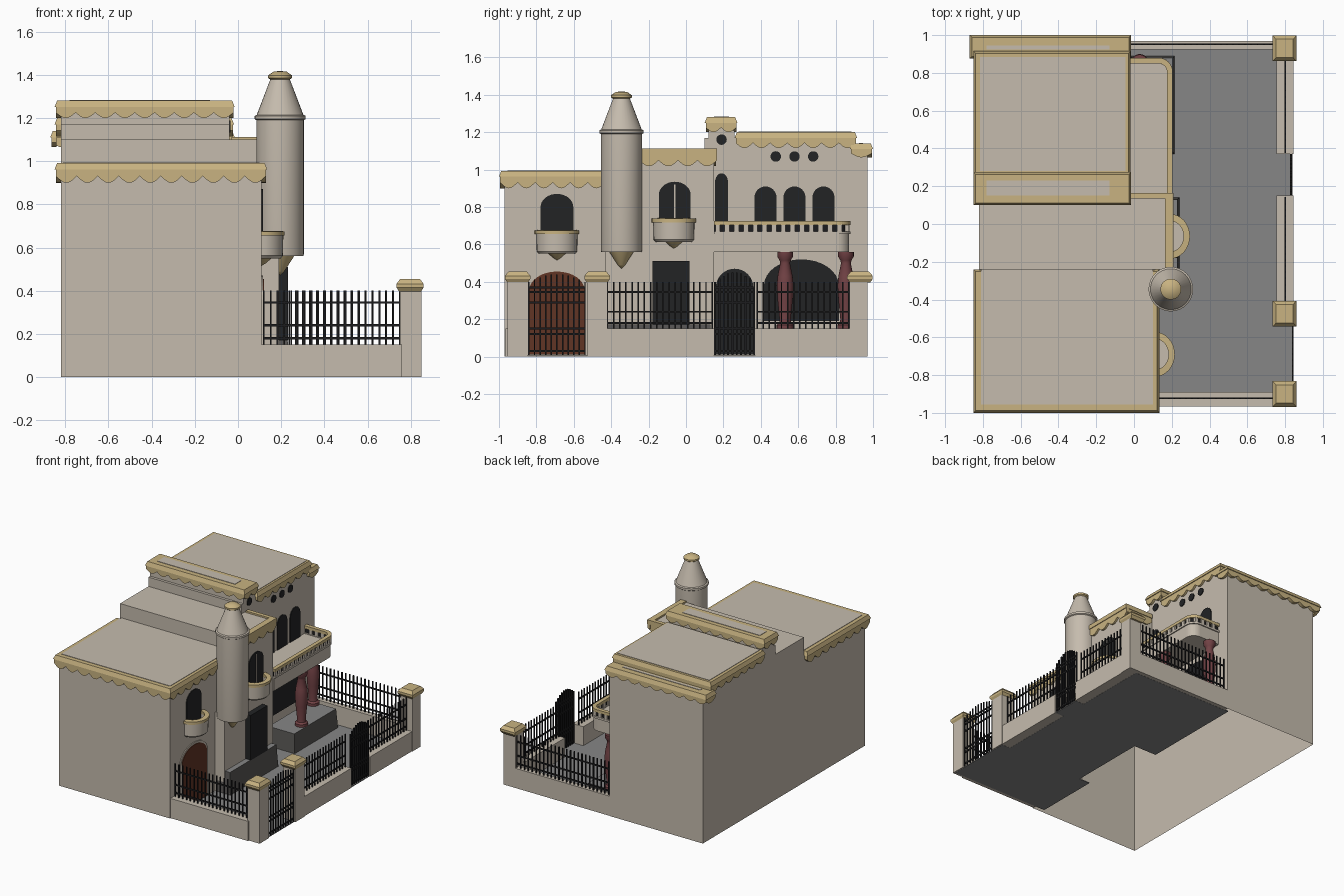
import bpy, bmesh, math
from mathutils import Vector

if "Cube" in bpy.data.objects:
    bpy.data.objects.remove(bpy.data.objects["Cube"])

def mat(name, r, g, b):
    m = bpy.data.materials.new(name)
    m.diffuse_color = (r, g, b, 1)
    m.use_nodes = True
    m.node_tree.nodes["Principled BSDF"].inputs["Base Color"].default_value = m.diffuse_color
    return m

WALL = mat("plaster", .56, .50, .42)
TRIM = mat("sand_trim", .58, .45, .22)
GREY = mat("paving_grey", .24, .24, .24)
STONE = mat("dark_stone", .10, .095, .09)
BLACK = mat("black_iron", .012, .012, .013)
GLASS = mat("dark_glass", .016, .017, .018)
BROWN = mat("brown_door", .12, .035, .018)
RED = mat("red_column", .17, .055, .06)

def finish(name, bm, m, smooth=False):
    bmesh.ops.recalc_face_normals(bm, faces=bm.faces)
    me = bpy.data.meshes.new(name)
    bm.to_mesh(me)
    bm.free()
    me.materials.append(m)
    ob = bpy.data.objects.new(name, me)
    bpy.context.collection.objects.link(ob)
    if smooth:
        bpy.ops.object.select_all(action='DESELECT')
        ob.select_set(True)
        bpy.context.view_layer.objects.active = ob
        bpy.ops.object.shade_smooth_by_angle(angle=math.radians(35))
    return ob

def add_box(bm, x0, x1, y0, y1, z0, z1, t=0):
    """Box whose top is inset by t."""
    lo = [bm.verts.new(p) for p in ((x0, y0, z0), (x1, y0, z0), (x1, y1, z0), (x0, y1, z0))]
    hi = [bm.verts.new(p) for p in ((x0+t, y0+t, z1), (x1-t, y0+t, z1), (x1-t, y1-t, z1), (x0+t, y1-t, z1))]
    bm.faces.new(lo[::-1])
    bm.faces.new(hi)
    for i in range(4):
        j = (i+1) % 4
        bm.faces.new((lo[i], lo[j], hi[j], hi[i]))

def box(name, m, *dims, t=0):
    bm = bmesh.new()
    add_box(bm, *dims, t=t)
    return finish(name, bm, m)

def prism(name, m, pts, axis, d0, d1):
    """Flat outline extruded along an axis from d0 to d1."""
    place = {'x': lambda u, v, d: (d, u, v), 'y': lambda u, v, d: (u, d, v), 'z': lambda u, v, d: (u, v, d)}[axis]
    bm = bmesh.new()
    a = [bm.verts.new(place(u, v, d0)) for u, v in pts]
    b = [bm.verts.new(place(u, v, d1)) for u, v in pts]
    bm.faces.new(a)
    bm.faces.new(b[::-1])
    for i in range(len(a)):
        j = (i+1) % len(a)
        bm.faces.new((a[i], a[j], b[j], b[i]))
    return finish(name, bm, m)

def lathe(name, m, prof, cx, cy, n=32, half=False, sy=1, rot=0, smooth=True):
    """Turned profile of (radius, z); half keeps only the +x side."""
    bm = bmesh.new()
    span, cnt = (math.pi, n+1) if half else (2*math.pi, n)
    start = -math.pi/2 if half else rot
    rings = []
    for k in range(cnt):
        a = start + span*k/n
        rings.append([bm.verts.new((cx+r*math.cos(a), cy+sy*r*math.sin(a), z)) for r, z in prof])
    for k in range(n):
        p, q = rings[k], rings[(k+1) % cnt]
        for i in range(len(prof)-1):
            bm.faces.new((p[i], q[i], q[i+1], p[i+1]))
    bmesh.ops.remove_doubles(bm, verts=bm.verts, dist=1e-5)
    return finish(name, bm, m, smooth)

# House: joined blocks, open underneath
blocks = [(-.82, .11, -.97, -.2, 0, .97), (-.82, .19, -.43, .15, 0, .6), (-.82, .19, -.24, .15, 0, 1.1),
          (-.82, -.04, .12, .26, 0, 1.25), (-.82, -.04, .1, .885, 0, 1.17), (-.82, -.04, .8, .97, 0, 1.11)]
parts = [box("house_walls", WALL, *b) for b in blocks]
house = parts[0]
for p in parts[1:]:
    mod = house.modifiers.new("join", 'BOOLEAN')
    mod.operation, mod.solver, mod.object = 'UNION', 'EXACT', p
bpy.context.view_layer.update()
joined = bpy.data.meshes.new_from_object(house.evaluated_get(bpy.context.evaluated_depsgraph_get()))
house.modifiers.clear()
house.data = joined
for p in parts[1:]:
    bpy.data.objects.remove(p)
bm = bmesh.new()
bm.from_mesh(joined)
bmesh.ops.delete(bm, geom=[f for f in bm.faces if all(v.co.z < .001 for v in f.verts)], context='FACES')
bm.to_mesh(joined)
bm.free()

# Roof trims with a scalloped fringe
def fringe(name, axis, a, b, d0, d1, z, drop=.062):
    lobes = max(1, round(abs(b-a)/.095))
    n = lobes*8
    low = [(a+(b-a)*i/n, z-drop*.5-drop*.5*abs(math.sin(math.pi*i/8))) for i in range(n+1)]
    prism(name+"_fringe", TRIM, low+[(b, z), (a, z)], axis, d0, d1)

def roof(name, x0, x1, y0, y1, zt, sides, plate, drop=.062):
    box(name+"_trim", TRIM, x0, x1, y0, y1, zt-.03, zt, t=.012)
    px0, px1, py0, py1 = plate
    box(name+"_roof_plate", WALL, px0, px1, py0, py1, zt-.01, zt+.003)
    z, e, w = zt-.03, .006, .03
    if 'r' in sides: fringe(name, 'x', y0+e, y1-e, x1-w, x1-e, z, drop)
    if 'l' in sides: fringe(name, 'x', y0+e, y1-e, x0+e, x0+w, z, drop)
    if 'f' in sides: fringe(name, 'y', x0+e, x1-e, y0+e, y0+w, z, drop)
    if 'b' in sides: fringe(name, 'y', x0+e, x1-e, y1-w, y1-e, z, drop)

roof("front_block", -.85, .135, -1, -.24, .992, 'rlf', (-.81, .10, -.955, -.241))
roof("stair_block", -.85, -.015, .10, .275, 1.28, 'rlfb', (-.78, -.13, .15, .23), .05)
roof("rear_block", -.85, -.018, .26, .915, 1.2, 'rlb', (-.815, -.045, .28, .885), .055)
roof("back_strip", -.87, -.015, .875, 1.0, 1.14, 'rlb', (-.78, -.13, .925, .945), .045)
box("middle_trim_front", TRIM, .165, .21, -.25, .165, 1.08, 1.112)
box("middle_trim_side", TRIM, -.03, .165, .135, .165, 1.08, 1.112)
fringe("middle_front", 'x', -.25, .165, .185, .205, 1.08)
fringe("middle_side", 'y', -.03, .205, .145, .16, 1.08)

# Round corner tower
lathe("tower", WALL, [(0, .56), (.108, .56), (.11, .57), (.11, 1.19), (.118, 1.195), (.118, 1.21), (.108, 1.215),
                      (.045, 1.38), (0, 1.38)], .195, -.345)
lathe("tower_cap", TRIM, [(.04, 1.375), (.055, 1.385), (.055, 1.398), (.03, 1.415), (0, 1.418)], .195, -.345)
lathe("tower_foot", TRIM, [(0, .47), (.02, .49), (.065, .56)], .195, -.345)

# Windows and doors
def arch(yc, w, z0, z1, rise):
    top = [(yc+w/2*math.cos(math.pi*i/16), z1-rise+rise*math.sin(math.pi*i/16)) for i in range(17)]
    return [(yc+w/2, z0)] + top + [(yc-w/2, z0)]

def pane(name, m, x, *a):
    prism(name, m, arch(*a), 'x', x-.003, x+.006)

pane("front_window", GLASS, .11, -.69, .175, .62, .87, .07)
pane("front_door_surround", WALL, .11, -.69, .325, .01, .47, .11)
pane("front_door", BROWN, .114, -.69, .295, .012, .455, .10)
pane("middle_window", GLASS, .19, -.06, .17, .68, .935, .07)
box("middle_window_bar", WALL, .19, .199, -.064, -.056, .70, .92)
pane("narrow_window", GLASS, -.04, .19, .07, .66, .98, .05)
pane("side_door", GLASS, -.04, .26, .2, .01, .47, .10)
pane("large_arch_window", GLASS, -.04, .617, .4, .19, .52, .14)
for y in (.425, .58, .735):
    pane("upper_window", GLASS, -.04, y, .118, .66, .91, .06)
for y, z in ((.19, 1.16), (.48, 1.07), (.58, 1.07), (.68, 1.07)):
    prism("round_window", GLASS, [(y+.028*math.cos(k*math.pi/10), z+.028*math.sin(k*math.pi/10)) for k in range(20)],
          'x', -.043, -.034)
box("main_door", GLASS, .185, .232, -.18, .02, .17, .51)

# Small half-round balconies
for name, x, y, z in (("front", .11, -.69, .55), ("middle", .19, -.065, .613)):
    lathe(name+"_balcony", WALL, [(0, z), (.088, z), (.098, z+.012), (.1, z+.105), (.075, z+.105), (.075, z+.04),
                                  (0, z+.04)], x, y, 16, True, 1.1)
    lathe(name+"_balcony_rail", TRIM, [(.075, z+.105), (.106, z+.105), (.106, z+.125), (.073, z+.127),
                                       (.075, z+.105)], x, y, 16, True, 1.12)
    lathe(name+"_balcony_foot", TRIM, [(0, z-.035), (.02, z-.022), (.045, z)], x, y, 12, True)

# Long balcony with rounded corner
def edge(off):
    r = .075-off
    arc = [(.13+r*math.cos(k*math.pi/16), .805+r*math.sin(k*math.pi/16)) for k in range(9)]
    return [(.205-off, .15)] + arc + [(-.04, .88-off)]

def ring(name, m, o, i, z0, z1):
    prism(name, m, edge(o)+edge(i)[::-1], 'z', z0, z1)

prism("long_balcony_floor", WALL, edge(.008)+[(-.04, .15)], 'z', .56, .665)
ring("long_balcony_sill", WALL, 0, .03, .655, .67)
ring("long_balcony_gaps", BLACK, .014, .02, .67, .705)
ring("long_balcony_rail", TRIM, 0, .03, .703, .725)
bm = bmesh.new()
pts = [Vector(p) for p in edge(.015)]
step, need = .05, .02
for a, b in zip(pts, pts[1:]):
    d, length = 0, (b-a).length
    while d+need <= length:
        d += need
        need = step
        c = a.lerp(b, d/length)
        add_box(bm, c.x-.013, c.x+.013, c.y-.013, c.y+.013, .668, .706)
    need -= length-d
finish("balusters", bm, WALL)

# Columns, plinth, door platform
for x, y in ((.16, .53), (.03, .855)):
    lathe("column", RED, [(0, .15), (.045, .15), (.045, .17), (.032, .18), (.03, .2), (.04, .3), (.045, .38), (.04, .43),
                          (.026, .5), (.03, .515), (.042, .535), (.042, .56), (0, .56)], x, y, 20)
for name, dims in (("terrace_plinth", (-.02, .215, .37, .89, .004, .15)), ("door_platform", (.12, .24, -.435, .14, .004, .172))):
    ob = box(name, STONE, *dims, t=.01)
    ob.data.materials.append(GREY)
    for f in ob.data.polygons:
        f.material_index = int(f.normal.z > .9)

# Courtyard paving
prism("courtyard", GREY, [(.03, -.94), (.84, -.94), (.84, -.43), (.77, -.43), (.77, .15), (.84, .15), (.84, .37), (.77, .37),
                          (.77, .94), (-.07, .94), (-.07, .15), (.12, .15), (.12, -.45), (.03, -.45)], 'z', 0, .006)

# Low walls and gate pillars
for d in ((.11, .76, -.965, -.89), (.755, .845, -.43, .15), (.755, .845, .37, .93), (-.04, .76, .925, .97)):
    box("low_wall", WALL, *d, .001, .15)
q = math.sqrt(2)
for y in (-.9, -.475, .93):
    box("pillar", WALL, .75, .85, y-.055, min(y+.055, .97), .001, .4)
    lathe("pillar_cap", TRIM, [(0, .395), (.05*q, .395), (.063*q, .415), (.063*q, .432), (.045*q, .455), (0, .455)],
          .797, y, 4, sy=1.08, rot=math.pi/4, smooth=False)

# Iron fences and gates
def fence(name, a, b, z0, z1, rails, n, rise=0, w=.0038):
    bm = bmesh.new()
    a, b = Vector(a), Vector(b)
    for i in range(n+1):
        c = a.lerp(b, i/n)
        add_box(bm, c.x-w, c.x+w, c.y-w, c.y+w, z0, z1+rise*math.sin(math.pi*i/n))
    for z in rails:
        add_box(bm, min(a.x, b.x)-w, max(a.x, b.x)+w, min(a.y, b.y)-w, max(a.y, b.y)+w, z-.005, z+.005)
    finish(name, bm, BLACK)

R = (.18, .24, .345)
fence("front_fence", (.12, -.922), (.75, -.922), .15, .4, R, 20)
fence("back_fence", (-.02, .952), (.75, .952), .15, .4, R, 24)
fence("right_fence", (.8, -.42), (.8, .14), .15, .4, R, 17)
fence("right_fence_rear", (.8, .38), (.8, .87), .15, .4, R, 15)
G = (.03, .12, .15, .29, .345, .37)
fence("large_gate", (.84, -.84), (.84, -.54), .008, .4, G, 10, .04)
fence("small_gate", (.832, .155), (.832, .365), .008, .4, G, 9, .05, .005)
